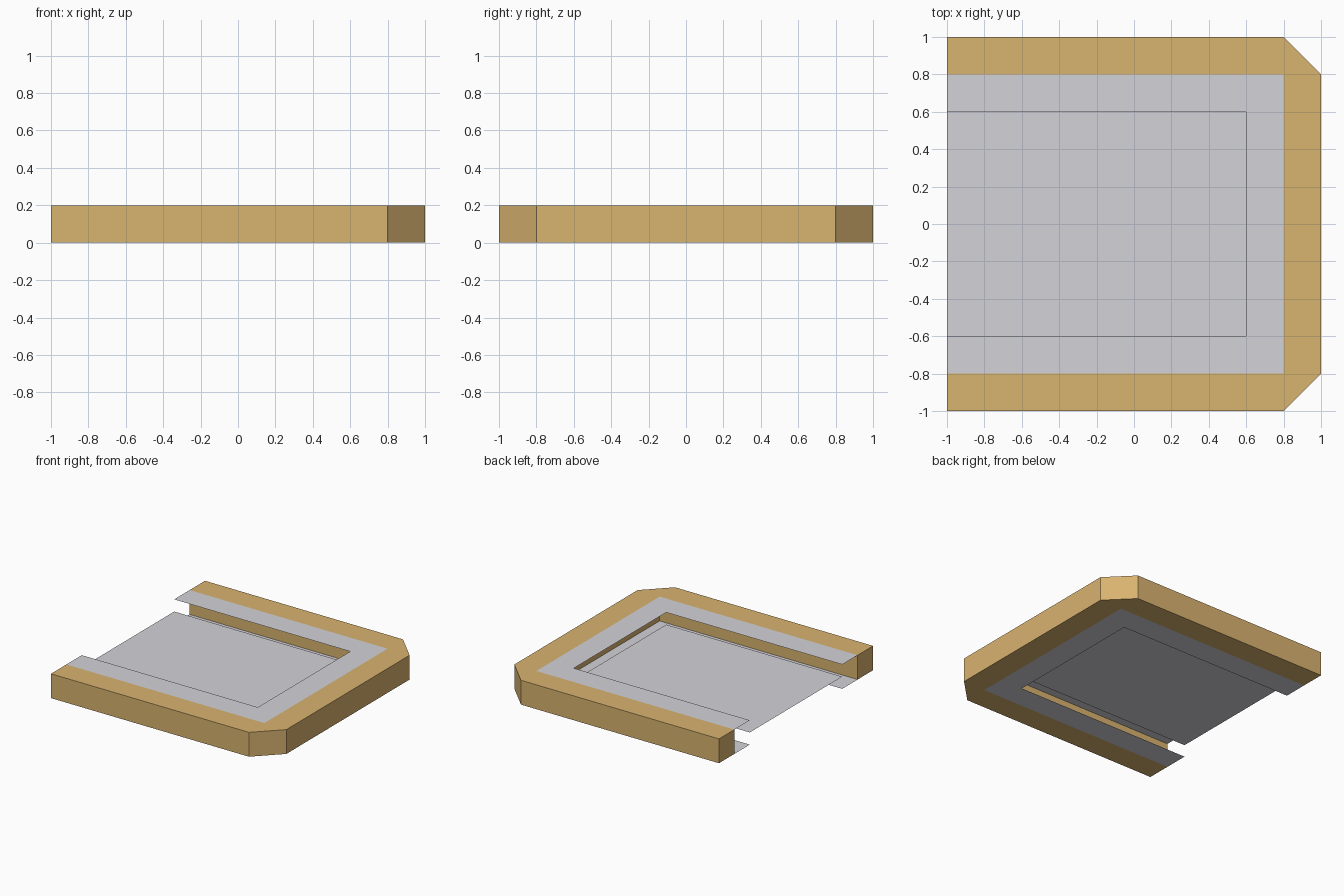
import bpy, bmesh

if "Cube" in bpy.data.objects:
    bpy.data.objects.remove(bpy.data.objects["Cube"])


def material(name, rgb):
    def lin(c):
        c /= 255
        return c / 12.92 if c <= 0.04045 else ((c + 0.055) / 1.055) ** 2.4
    m = bpy.data.materials.new(name)
    m.diffuse_color = (*[lin(c) for c in rgb], 1)
    m.use_nodes = True
    m.node_tree.nodes["Principled BSDF"].inputs["Base Color"].default_value = m.diffuse_color
    return m


wood = material("warm wood", (217, 179, 112))
grey = material("light grey", (212, 212, 216))


def flat_part(name, outline, z, mat, height=0.0, flip=False):
    """Flat polygon at height z, extruded upward when height is given."""
    bm = bmesh.new()
    face = bm.faces.new([bm.verts.new((x, y, z)) for x, y in outline])
    if height:
        ext = bmesh.ops.extrude_face_region(bm, geom=[face], use_keep_orig=True)
        verts = [v for v in ext["geom"] if isinstance(v, bmesh.types.BMVert)]
        bmesh.ops.translate(bm, verts=verts, vec=(0, 0, height))
        bmesh.ops.recalc_face_normals(bm, faces=bm.faces)
    else:
        face.normal_update()
        if (face.normal.z < 0) != flip:
            face.normal_flip()
    me = bpy.data.meshes.new(name)
    bm.to_mesh(me)
    bm.free()
    me.materials.append(mat)
    ob = bpy.data.objects.new(name, me)
    bpy.context.collection.objects.link(ob)
    return ob


def u_shape(outer, inner):
    """U outline open toward -x; both halves given for y > 0, from x = -1."""
    mirror = lambda pts: [(x, -y) for x, y in pts]
    return mirror(outer) + outer[::-1] + inner + mirror(inner)[::-1]


# U-shaped frame with chamfered outer corners
flat_part("frame", u_shape([(-1, 1), (0.8, 1), (1, 0.8)], [(-1, 0.8), (0.8, 0.8)]),
          0, wood, height=0.2)

# Thin lips on the top and bottom, reaching inward from the frame
lip = u_shape([(-1, 0.8), (0.8, 0.8)], [(-1, 0.6), (0.6, 0.6)])
flat_part("top_lip", lip, 0.2, grey)
flat_part("bottom_lip", lip, 0, grey, flip=True)

# Thin panel floating at mid height
flat_part("middle_panel", [(-1, -0.6), (0.6, -0.6), (0.6, 0.6), (-1, 0.6)], 0.1, grey)
